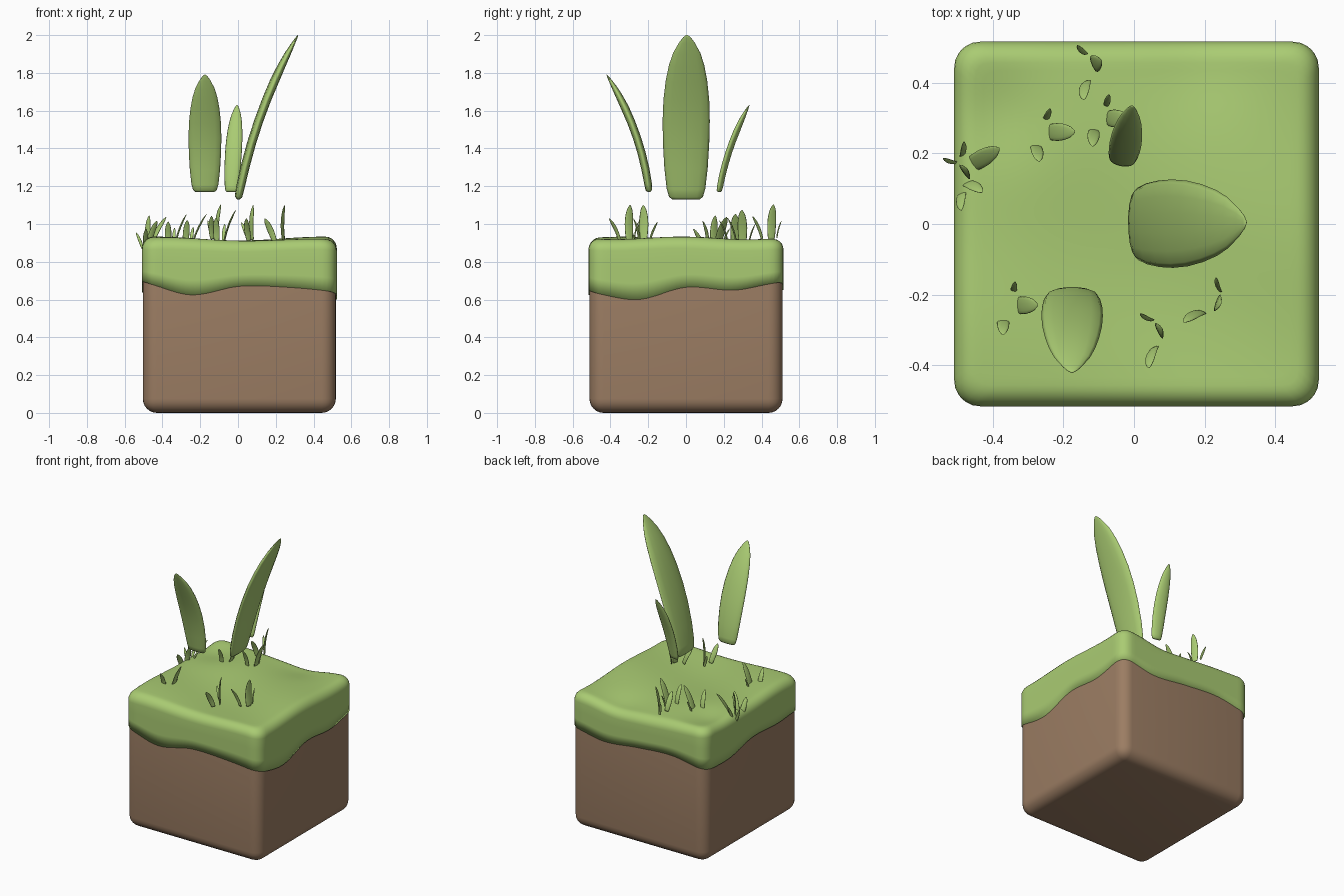
import bpy, bmesh, math
from mathutils import Vector, Matrix

if "Cube" in bpy.data.objects:
    bpy.data.objects.remove(bpy.data.objects["Cube"])


def material(name, rgb):
    m = bpy.data.materials.new(name)
    m.diffuse_color = (*rgb, 1)
    m.use_nodes = True
    m.node_tree.nodes["Principled BSDF"].inputs["Base Color"].default_value = m.diffuse_color
    return m


GREEN = material("grass_green", (0.40, 0.60, 0.17))
BROWN = material("soil_brown", (0.33, 0.205, 0.125))
CX = 0.007  # block centre in x


def add_object(name, bm, mat):
    bmesh.ops.recalc_face_normals(bm, faces=bm.faces)
    me = bpy.data.meshes.new(name)
    bm.to_mesh(me)
    bm.free()
    me.materials.append(mat)
    for p in me.polygons:
        p.use_smooth = True
    ob = bpy.data.objects.new(name, me)
    bpy.context.collection.objects.link(ob)
    return ob


def loft(bm, rings):
    """Skin a list of closed rings and cap both ends."""
    vs = [[bm.verts.new(p) for p in r] for r in rings]
    n = len(vs[0])
    for a, b in zip(vs, vs[1:]):
        for i in range(n):
            j = (i + 1) % n
            bm.faces.new((a[i], a[j], b[j], b[i]))
    bm.faces.new(vs[0][::-1])
    bm.faces.new(vs[-1])


# soil block with soft edges
bm = bmesh.new()
bmesh.ops.create_cube(bm, size=1)
for v in bm.verts:
    v.co = Vector((v.co.x * 1.022 + CX, v.co.y * 1.022, (v.co.z + 0.5) * 0.86))
bmesh.ops.bevel(bm, geom=bm.edges[:], offset=0.075, segments=6, profile=0.5, affect='EDGES')
add_object("soil_block", bm, BROWN)

# grass cap: concentric rounded-square rings, wavy lower edge, bumpy top
SIDE = 40
N = SIDE * 4
EDGE = [.69, .625, .67, .665, .64, .60, .665, .65,   # front, right
        .69, .65, .675, .69, .65, .64, .69, .68]     # back, left


def edge_z(i):
    f = i / N * len(EDGE)
    k, t = int(f), f % 1
    p = [EDGE[(k + d) % len(EDGE)] for d in (-1, 0, 1, 2)]
    return p[1] + 0.5 * t * (p[2] - p[0] + t * (2*p[0] - 5*p[1] + 4*p[2] - p[3]
                             + t * (3 * (p[1] - p[2]) + p[3] - p[0])))


def square_point(i, half, r):
    s, k = divmod(i, SIDE)
    t = 2 * k / SIDE - 1
    u, v = [(t, -1), (1, t), (-t, 1), (-1, -t)][s]
    p = Vector((u, v)) * half
    lim = half - r
    q = Vector((max(-lim, min(lim, p.x)), max(-lim, min(lim, p.y))))
    return q + (p - q).normalized() * r


def bump(x, y, a, b, w):
    return math.exp(-((x - a)**2 + (y - b)**2) / w**2)


def top_z(x, y):
    return (0.916 + 0.010 * math.cos(7 * (x - 0.45)) + 0.007 * math.sin(9 * y + 4 * x)
            - 0.03 * bump(x, y, -.40, .32, .15) - 0.02 * bump(x, y, .2, .47, .15))


def ring(half, r, zfun):
    out = []
    for i in range(N):
        p = square_point(i, half, r)
        out.append((p.x + CX, p.y, zfun(i, p.x, p.y)))
    return out


H, R, RT = 0.516, 0.075, 0.06
rings = [ring(H - 0.02, R - 0.02, lambda i, x, y: edge_z(i)),
         ring(H, R, lambda i, x, y: edge_z(i))]
for f in (0.33, 0.67):
    rings.append(ring(H, R, lambda i, x, y, f=f:
                      edge_z(i) * (1 - f) + (top_z(x, y) - RT) * f))
for k in range(7):
    a = math.pi / 2 * k / 6
    rings.append(ring(H - RT * (1 - math.cos(a)), R - RT * (1 - math.cos(a)) * 0.6,
                      lambda i, x, y, a=a: top_z(x, y) - RT * (1 - math.sin(a))))
for k in range(1, 20):
    h = (H - RT) * (1 - k / 20)
    rings.append(ring(h, min(0.04, h * 0.5), lambda i, x, y: top_z(x, y)))
bm = bmesh.new()
loft(bm, rings)
add_object("grass_cap", bm, GREEN)

# leaf: lens section swept along a quadratic curve
PROFILE = [(0, .58), (.015, .72), (.06, .82), (.18, .92), (.32, .98), (.45, 1), (.58, .97),
           (.7, .88), (.8, .75), (.88, .58), (.95, .33), (.985, .16), (1, .04)]


def leaf(bm, p0, p1, p2, half_w, half_t):
    p0, p1, p2 = map(Vector, (p0, p1, p2))
    lean = p2 - p0
    lean.z = 0
    side = Vector((0, 0, 1)).cross(lean).normalized()
    rings = []
    for t, w in PROFILE:
        c = p0 * (1 - t)**2 + p1 * 2 * t * (1 - t) + p2 * t * t
        tan = ((p1 - p0) * (1 - t) + (p2 - p1) * t).normalized()
        nor = side.cross(tan)
        th = half_t * min(1, w * 1.15)
        if t == 0:
            th *= 0.5
        rings.append([c + side * half_w * w * math.cos(a) + nor * th * math.sin(a)
                      for a in (2 * math.pi * k / 14 for k in range(14))])
    loft(bm, rings)


# three large leaves standing above the block
bm = bmesh.new()
leaf(bm, (0, 0, 0), (.09, 0, .48), (.318, .005, .87), .125, .024)
leaf(bm, (-.175, -.195, .04), (-.175, -.235, .37), (-.175, -.42, .66), .087, .022)
leaf(bm, (-.035, .175, .04), (-.025, .215, .28), (-.005, .335, .50), .045, .016)
big = add_object("large_leaves", bm, GREEN)
big.location = (0, 0, 1.13)

# small tufts reuse the same three leaves: x, y, z, turn, tilt
TUFTS = [(-.335, -.23, .88, 0, 0), (.075, -.30, .915, 25, -18),
         (.24, -.225, .915, -20, -18), (-.475, .15, .86, 35, -18),
         (-.465, .165, .88, 30, 12), (-.245, .26, .885, 0, 5),
         (-.075, .30, .90, -5, 0), (-.115, .452, .92, 22, -12)]
for i, (x, y, z, turn, tilt) in enumerate(TUFTS):
    ob = bpy.data.objects.new(f"grass_tuft_{i + 1}", big.data)
    bpy.context.collection.objects.link(ob)
    ob.matrix_world = (Matrix.Translation((x, y, z))
                       @ Matrix.Rotation(math.radians(turn), 4, 'Z')
                       @ Matrix.Rotation(math.radians(tilt), 4, 'Y')
                       @ Matrix.Scale(0.2, 4))
